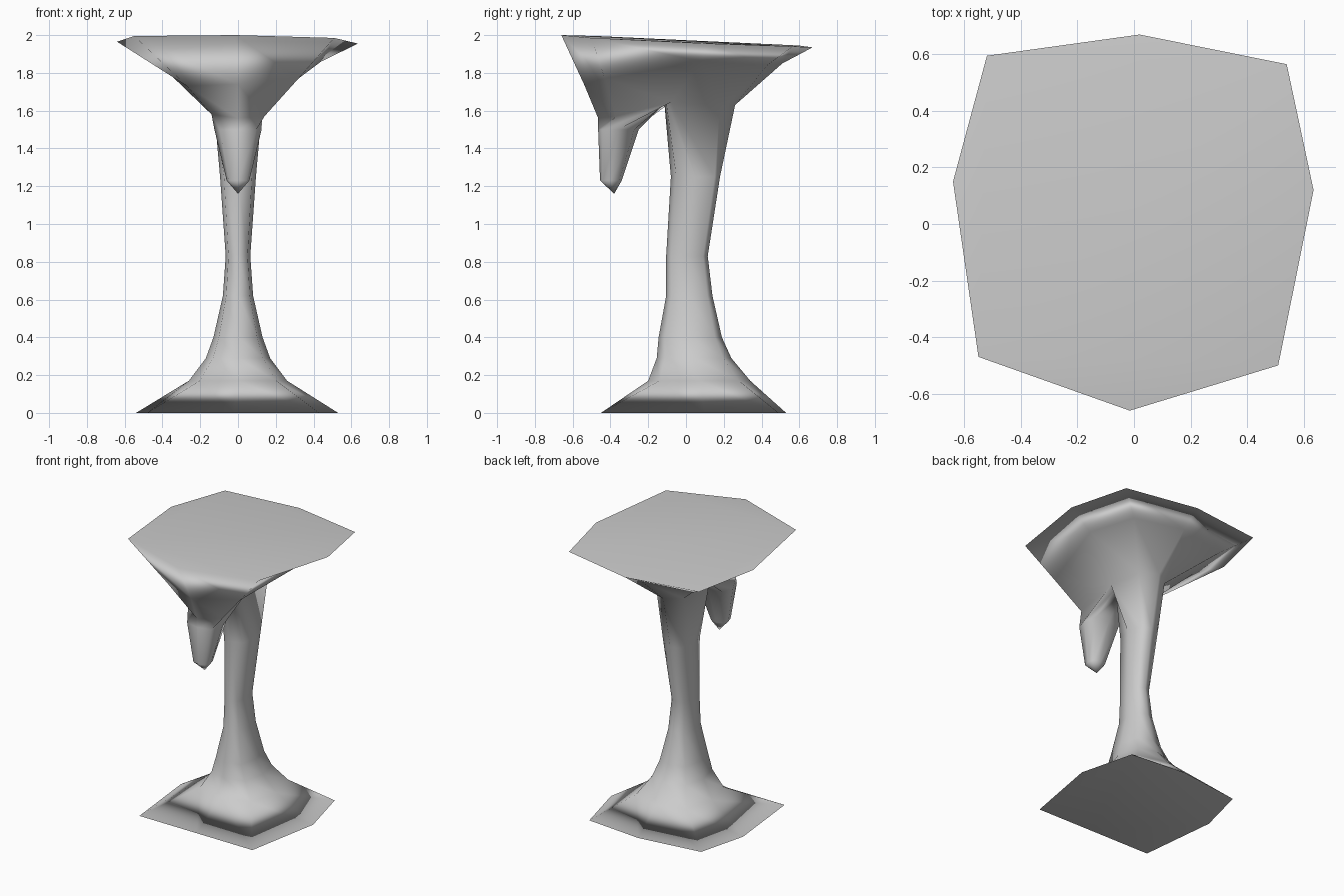
import bpy, bmesh, math

cube = bpy.data.objects.get("Cube")
if cube:
    bpy.data.objects.remove(cube)

stone = bpy.data.materials.new("grey stone")
stone.use_nodes = True
color = (0.6, 0.6, 0.6, 1)
stone.diffuse_color = color
stone.node_tree.nodes["Principled BSDF"].inputs["Base Color"].default_value = color

bm = bmesh.new()


def loop(points):
    return [bm.verts.new(p) for p in points]


def octagon(z, half_x, y_front, y_back, corner=0.78):
    """Eight points, starting at the back and passing the +x side."""
    mid, half_y = (y_front + y_back) / 2, (y_back - y_front) / 2
    points = []
    for k in range(8):
        a = math.tau * k / 8
        f = corner / math.sin(math.pi / 4) if k % 2 else 1
        points.append((half_x * f * math.sin(a), mid + half_y * f * math.cos(a), z))
    return loop(points)


def bridge(rings):
    for lower, upper in zip(rings, rings[1:]):
        for k in range(8):
            n = (k + 1) % 8
            bm.faces.new((lower[k], lower[n], upper[n], upper[k]))


# Canopy: tilted rim, shoulder and neck
rim = loop([(0.02, 0.67, 1.935), (0.54, 0.565, 1.94), (0.635, 0.12, 1.955),
            (0.51, -0.5, 1.985), (-0.015, -0.66, 2), (-0.55, -0.47, 1.995),
            (-0.64, 0.15, 1.965), (-0.52, 0.595, 1.945)])
shoulder = loop([(0, 0.51, 1.85), (0.36, 0.43, 1.84), (0.44, 0.08, 1.86),
                 (0.32, -0.43, 1.77), (0, -0.54, 1.74), (-0.27, -0.42, 1.73),
                 (-0.44, 0.1, 1.87), (-0.36, 0.44, 1.84)])
neck = loop([(0, 0.26, 1.63), (0.11, 0.18, 1.63), (0.13, -0.08, 1.645),
             (0.14, -0.37, 1.57), (0, -0.465, 1.56), (-0.14, -0.37, 1.58),
             (-0.13, -0.08, 1.645), (-0.11, 0.18, 1.63)])
bridge([neck, shoulder, rim])
bm.faces.new(rim)

# Arch under the canopy, parting the pillar from the hanging spike
arch_r, arch_m, arch_l = loop([(0.07, -0.105, 1.645), (0, -0.115, 1.645), (-0.07, -0.105, 1.645)])

# Pillar
base = loop([(0.01, 0.53, 0), (0.43, 0.49, 0), (0.53, 0.1, 0), (0.43, -0.45, 0),
             (-0.02, -0.445, 0), (-0.48, -0.44, 0), (-0.54, 0.12, 0), (-0.45, 0.47, 0)])
pillar = [base]
for ring in [(0.17, 0.26, -0.2, 0.34), (0.29, 0.17, -0.155, 0.24),
             (0.4, 0.13, -0.145, 0.19), (0.62, 0.08, -0.105, 0.14),
             (0.83, 0.065, -0.105, 0.115), (1.25, 0.095, -0.08, 0.18)]:
    pillar.append(octagon(*ring))
pillar.append(neck[:3] + [arch_r, arch_m, arch_l] + neck[6:])
bridge(pillar)
bm.faces.new(base)

# Hanging spike
spike = [[arch_m, arch_r] + neck[2:7] + [arch_l],
         octagon(1.5, 0.125, -0.465, -0.25),
         octagon(1.23, 0.06, -0.455, -0.34)]
bridge(spike)
tip = bm.verts.new((0, -0.38, 1.16))
for k in range(8):
    bm.faces.new((spike[-1][k], spike[-1][(k + 1) % 8], tip))

bmesh.ops.recalc_face_normals(bm, faces=bm.faces)
mesh = bpy.data.meshes.new("stone_column")
bm.to_mesh(mesh)
bm.free()
mesh.materials.append(stone)
for face in mesh.polygons:
    face.use_smooth = True
column = bpy.data.objects.new("stone_column", mesh)
bpy.context.collection.objects.link(column)

# Large flat ends dominate the smooth shading at their rims
shading = column.modifiers.new("area_weighted_shading", "WEIGHTED_NORMAL")
shading.mode = "FACE_AREA"
shading.weight = 50
